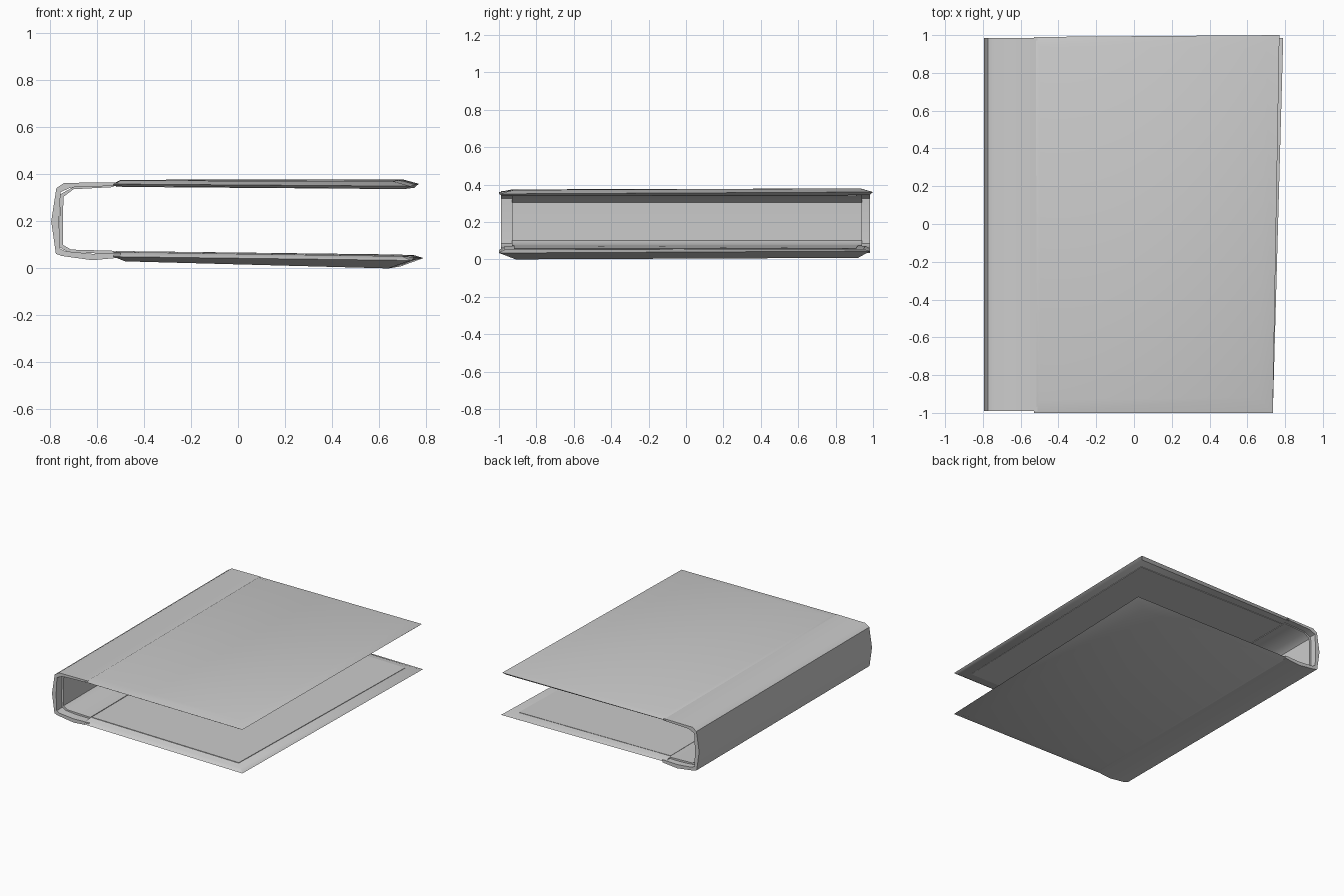
import bpy, bmesh

if "Cube" in bpy.data.objects:
    bpy.data.objects.remove(bpy.data.objects["Cube"])


def finish(name, bm, angle=0.6):
    bmesh.ops.recalc_face_normals(bm, faces=bm.faces)
    mesh = bpy.data.meshes.new(name)
    bm.to_mesh(mesh)
    bm.free()
    obj = bpy.data.objects.new(name, mesh)
    bpy.context.collection.objects.link(obj)
    bpy.ops.object.select_all(action='DESELECT')
    obj.select_set(True)
    bpy.context.view_layer.objects.active = obj
    bpy.ops.object.shade_smooth_by_angle(angle=angle)
    return obj


def loft(name, rings):
    """Closed solid through rings with equal point counts."""
    bm = bmesh.new()
    loops = [[bm.verts.new(p) for p in ring] for ring in rings]
    n = len(loops[0])
    for a, b in zip(loops, loops[1:]):
        for i in range(n):
            j = (i + 1) % n
            bm.faces.new((a[i], a[j], b[j], b[i]))
    bm.faces.new(loops[0])
    bm.faces.new(loops[-1])
    return finish(name, bm)


def sweep(name, outer, inner, y0, y1):
    """Strip with matching outer and inner XZ profiles, run along y."""
    bm = bmesh.new()
    rows = [[[bm.verts.new((x, y, z)) for x, z in side] for side in (outer, inner)]
            for y in (y0, y1)]
    (ao, ai), (bo, bi) = rows
    for i in range(len(outer) - 1):
        for p, q in ((ao, bo), (bi, ai), (ai, ao), (bo, bi)):
            bm.faces.new((p[i], p[i + 1], q[i + 1], q[i]))
    for i in (0, -1):
        bm.faces.new((ao[i], ai[i], bi[i], bo[i]))
    return finish(name, bm)


# Cover boards: inner face, outer rim, bevelled outer face
loft("top_cover", [
    [(-.53, -.985, .350), (.71, -.98, .338), (.75, .98, .343), (-.53, .975, .350)],
    [(-.53, -1, .359), (.735, -1, .350), (.77, 1, .360), (-.53, .99, .360)],
    [(-.50, -.93, .374), (.66, -.92, .371), (.70, .93, .379), (-.50, .94, .377)],
])
loft("bottom_cover", [
    [(-.53, -.97, .070), (.70, -.97, .052), (.75, .95, .056), (-.53, .96, .072)],
    [(-.53, -1, .050), (.735, -1, .034), (.79, .985, .044), (-.53, .985, .055)],
    [(-.48, -.92, .030), (.64, -.91, .000), (.69, .92, .008), (-.48, .93, .035)],
])

# Wrapped spine with its two hinge flaps
sweep("spine",
      [(-.51, .366), (-.74, .364), (-.773, .342), (-.795, .20), (-.775, .062),
       (-.75, .053), (-.62, .035), (-.50, .046)],
      [(-.51, .352), (-.71, .345), (-.755, .325), (-.762, .20), (-.757, .085),
       (-.735, .073), (-.62, .062), (-.50, .066)],
      -.99, .985)

# Lining glued inside the spine
sweep("spine_lining",
      [(-.53, .353), (-.70, .347), (-.757, .315), (-.759, .20), (-.759, .09),
       (-.72, .068), (-.53, .062)],
      [(-.53, .346), (-.70, .337), (-.743, .305), (-.745, .20), (-.745, .10),
       (-.71, .080), (-.53, .075)],
      -.93, .94)

# Endpapers on the inner faces of both boards
for name, z0, z1, t in (("top_endpaper", .351, .342, -.004),
                        ("bottom_endpaper", .070, .055, .004)):
    flat = [(-.52, -.92, z0), (.65, -.92, z1), (.70, .91, z1), (-.52, .92, z0)]
    loft(name, [flat, [(x, y, z + t) for x, y, z in flat]])
